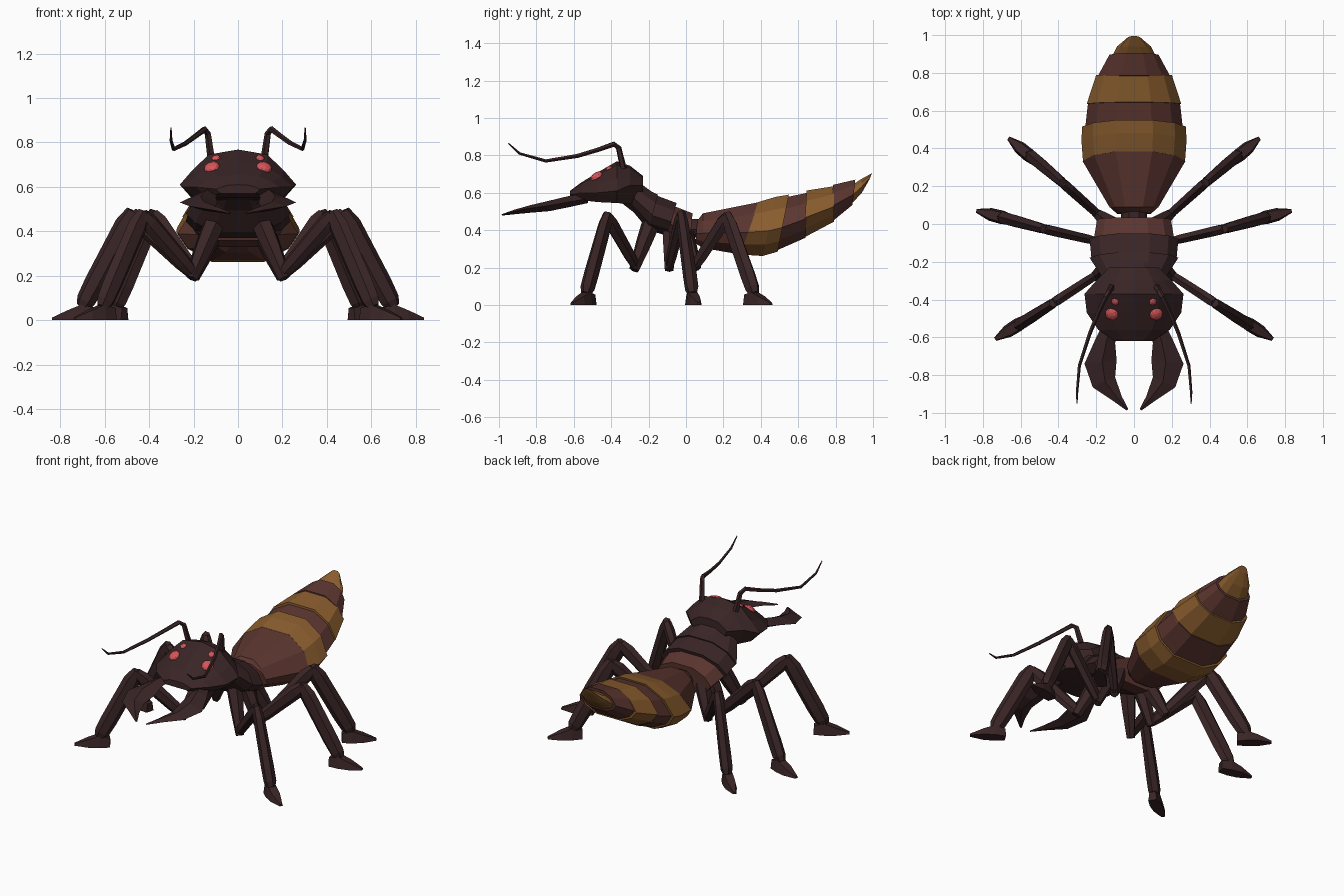
import bpy, bmesh, math
from mathutils import Vector as V

if "Cube" in bpy.data.objects:
    bpy.data.objects.remove(bpy.data.objects["Cube"])


def material(name, rgb):
    m = bpy.data.materials.new(name)
    m.diffuse_color = (*rgb, 1)
    m.use_nodes = True
    m.node_tree.nodes["Principled BSDF"].inputs["Base Color"].default_value = m.diffuse_color
    return m


DARK = material("dark shell", (0.042, 0.0185, 0.0195))
BROWN = material("brown shell", (0.105, 0.036, 0.029))
GOLD = material("golden band", (0.25, 0.108, 0.027))
RED = material("eye red", (0.66, 0.09, 0.10))


def loft(bm, rings):
    """Skin a list of closed rings and cap both ends."""
    vs = [[bm.verts.new(p) for p in r] for r in rings]
    n = len(vs[0])
    for a, b in zip(vs, vs[1:]):
        for i in range(n):
            j = (i + 1) % n
            bm.faces.new((a[i], a[j], b[j], b[i]))
    bm.faces.new(vs[0])
    bm.faces.new(vs[-1])


def finish(name, bm, mat):
    bmesh.ops.recalc_face_normals(bm, faces=bm.faces)
    me = bpy.data.meshes.new(name)
    bm.to_mesh(me)
    bm.free()
    me.materials.append(mat)
    ob = bpy.data.objects.new(name, me)
    bpy.context.collection.objects.link(ob)
    return ob


# Faceted body section, leaning between a top point and a bottom point
SECTION = [(.36, 1), (.78, .55), (1, -.15), (.82, -.62), (.42, -1)]
SECTION += [(-u, v) for u, v in reversed(SECTION)]


def body_ring(yt, zt, yb, zb, hw):
    return [V((u * hw, yb + (yt - yb) * (v + 1) / 2, zb + (zt - zb) * (v + 1) / 2))
            for u, v in SECTION]


BODY = [
    ("neck", DARK, [(-.27, .67, -.35, .55, .12), (-.19, .61, -.26, .48, .17)]),
    ("front_thorax", DARK, [(-.25, .64, -.30, .52, .17), (-.15, .59, -.20, .40, .235)]),
    ("middle_thorax", DARK, [(-.17, .59, -.20, .40, .225), (-.05, .545, -.10, .37, .235)]),
    ("rear_thorax", BROWN, [(-.08, .535, -.10, .36, .215), (.035, .49, .02, .33, .195)]),
    ("waist", DARK, [(.0, .46, .0, .36, .07), (.12, .46, .12, .36, .07)]),
    ("abdomen_1", BROWN, [(.06, .45, .05, .33, .09), (.09, .49, .09, .305, .13),
                          (.39, .55, .29, .27, .272)]),
    ("abdomen_2", GOLD, [(.385, .55, .29, .27, .27), (.48, .578, .41, .262, .278),
                         (.55, .59, .49, .285, .275)]),
    ("abdomen_3", BROWN, [(.53, .575, .47, .285, .26), (.65, .60, .64, .36, .243)]),
    ("abdomen_4", GOLD, [(.645, .612, .63, .36, .25), (.79, .635, .79, .445, .20)]),
    ("abdomen_5", BROWN, [(.785, .642, .78, .445, .192), (.905, .67, .89, .535, .13)]),
    ("abdomen_tip", GOLD, [(.885, .64, .885, .54, .118), (.94, .675, .94, .60, .09),
                           (.995, .705, .98, .67, .035)]),
]
for name, mat, rings in BODY:
    bm = bmesh.new()
    loft(bm, [body_ring(*r) for r in rings])
    finish(name, bm, mat)

# Head: y, half width, top, widest and bottom heights
bm = bmesh.new()
rings = []
for y, hw, zt, zm, zb in [(-.62, .10, .61, .59, .57), (-.56, .19, .655, .60, .56),
                          (-.47, .25, .71, .60, .55), (-.37, .262, .768, .61, .545),
                          (-.30, .20, .745, .64, .54), (-.23, .13, .69, .64, .58)]:
    h = zt - zm
    half = [(.5, zm + .86 * h), (.78, zm + .42 * h), (1, zm), (.78, zb)]
    ring = [(0, zt)] + half + [(-u, z) for u, z in reversed(half)]
    rings.append([V((u * hw, y, z)) for u, z in ring])
loft(bm, rings)
finish("head", bm, DARK)


def limb(bm, pts, radii, n=6):
    """Tapered tube along points; radii are (sideways, upright)."""
    pts = [V(p) for p in pts]
    rings = []
    for i, p in enumerate(pts):
        d = (pts[min(i + 1, len(pts) - 1)] - pts[max(i - 1, 0)]).normalized()
        side = d.cross(V((0, 0, 1))).normalized()
        up = side.cross(d)
        w, h = radii[i]
        rings.append([p + side * w * math.cos(2 * math.pi * (k + .5) / n)
                      + up * h * math.sin(2 * math.pi * (k + .5) / n) for k in range(n)])
    loft(bm, rings)


# Legs: body joint, low joint, knee, ankle, heel, toe
LEGS = {
    "front": [(.11, -.19, .43), (.20, -.27, .21), (.43, -.42, .475), (.61, -.535, .06),
              (.56, -.50, 0), (.735, -.61, 0)],
    "middle": [(.11, -.08, .42), (.20, -.09, .21), (.48, -.025, .48), (.70, .035, .06),
               (.64, .02, 0), (.835, .07, 0)],
    "rear": [(.11, -.01, .39), (.19, .05, .21), (.38, .22, .475), (.55, .365, .06),
             (.51, .325, 0), (.665, .455, 0)],
}

for s, sname in ((1, "right"), (-1, "left")):
    for lname, pts in LEGS.items():
        hip, low, knee, ankle, heel, toe = [V((s * x, y, z)) for x, y, z in pts]
        bm = bmesh.new()
        # hip segment
        limb(bm, [hip, hip.lerp(low, .5), low.lerp(hip, -.1)],
             [(.05, .05), (.04, .045), (.025, .03)])
        # thigh
        limb(bm, [low, low.lerp(knee, .2), low.lerp(knee, .85), knee],
             [(.022, .03), (.027, .038), (.03, .045), (.026, .03)])
        # shin
        limb(bm, [knee.lerp(ankle, -.03), knee.lerp(ankle, .12), knee.lerp(ankle, .75),
                  knee.lerp(ankle, .93), ankle],
             [(.024, .03), (.03, .05), (.036, .05), (.036, .045), (.025, .03)])
        # foot wedge
        side = (toe - heel).cross(V((0, 0, 1))).normalized()
        rings = []
        for t, w, h in ((0, .026, .055), (.3, .036, .07), (.62, .034, .045), (1, .01, .012)):
            c = heel.lerp(toe, t)
            rings.append([c + side * w, c + side * w * .7 + V((0, 0, h)),
                          c - side * w * .7 + V((0, 0, h)), c - side * w])
        loft(bm, rings)
        finish(f"{lname}_leg_{sname}", bm, DARK)

    # Antenna
    bm = bmesh.new()
    path = [(.12, -.335, .73), (.135, -.36, .84), (.15, -.385, .86), (.19, -.47, .83),
            (.235, -.58, .797), (.29, -.75, .77), (.302, -.89, .81), (.302, -.95, .865)]
    rad = [.018, .015, .014, .012, .011, .009, .007, .003]
    limb(bm, [(s * x, y, z) for x, y, z in path], [(r, r) for r in rad], 5)
    finish(f"antenna_{sname}", bm, DARK)

    # Mandible: inner and outer edge pairs with height and thickness
    bm = bmesh.new()
    rings = []
    for xi, yi, xo, yo, z, t in [(.08, -.53, .16, -.52, .57, .025),
                                 (.10, -.63, .20, -.60, .555, .03),
                                 (.092, -.72, .262, -.74, .53, .028),
                                 (.10, -.81, .218, -.865, .513, .02),
                                 (.066, -.91, .12, -.93, .497, .012),
                                 (.03, -.98, .04, -.987, .482, .004)]:
        a, b = V((s * xi, yi, z)), V((s * xo, yo, z))
        up = V((0, 0, t))
        rings.append([a, a.lerp(b, .45) + up, b, a.lerp(b, .45) - up])
    loft(bm, rings)
    finish(f"mandible_{sname}", bm, DARK)

    # Large and small eyes, flattened onto the sloping face
    for ename, loc, r in (("large_eye", (.118, -.478, .688), .036),
                          ("small_eye", (.10, -.412, .729), .02)):
        bm = bmesh.new()
        bmesh.ops.create_icosphere(bm, subdivisions=2, radius=r)
        ob = finish(f"{ename}_{sname}", bm, RED)
        ob.location = (s * loc[0], loc[1], loc[2])
        ob.scale = (1, 1, .55)
        ob.rotation_euler = (math.radians(32), s * math.radians(18), 0)
